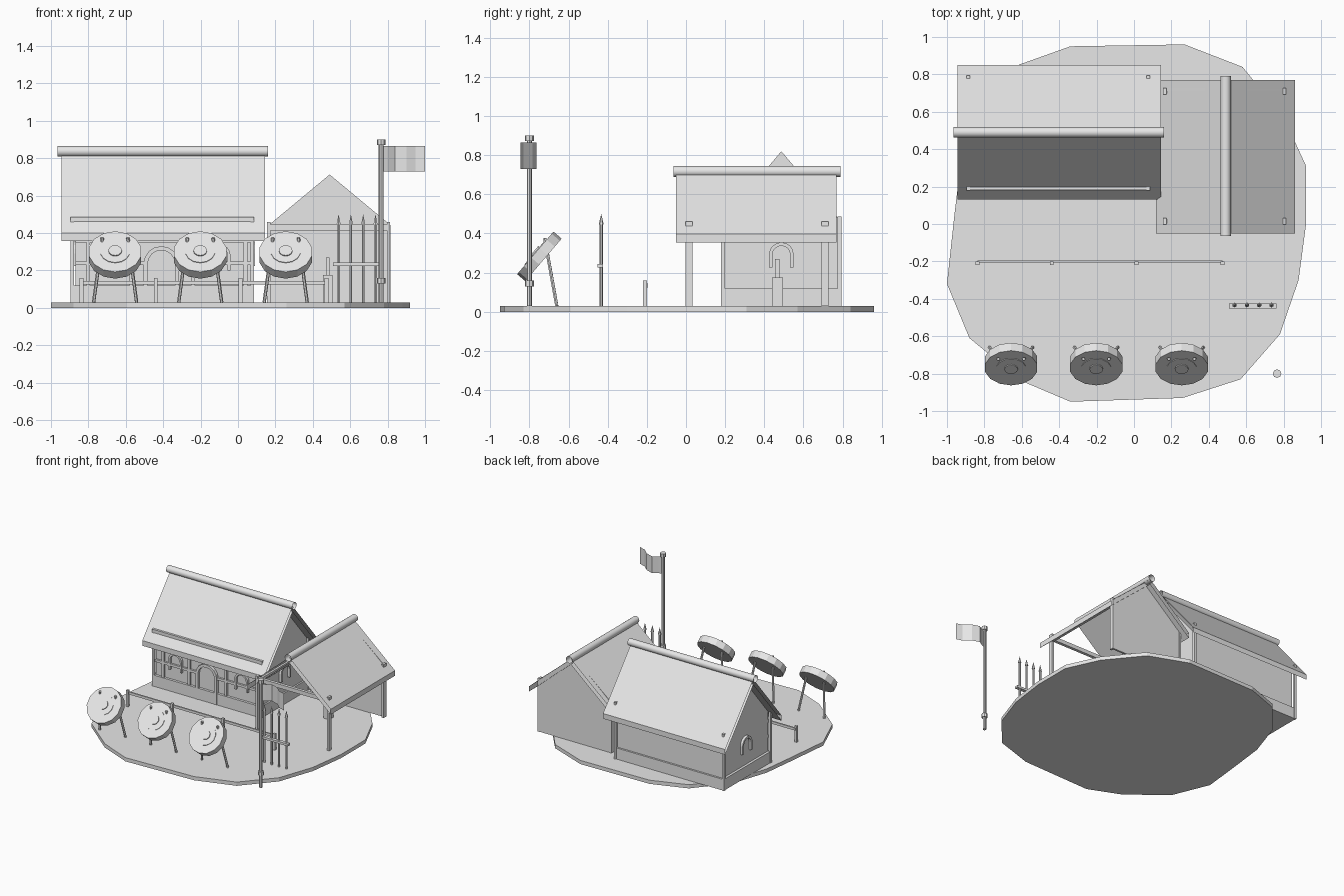
import bpy, bmesh, math
from mathutils import Vector, Matrix

if "Cube" in bpy.data.objects:
    bpy.data.objects.remove(bpy.data.objects["Cube"])

grey = bpy.data.materials.new("plain_grey")
grey.diffuse_color = (0.8, 0.8, 0.8, 1)
grey.use_nodes = True
grey.node_tree.nodes["Principled BSDF"].inputs["Base Color"].default_value = grey.diffuse_color


def finish(name, bm, smooth=False):
    me = bpy.data.meshes.new(name)
    bmesh.ops.recalc_face_normals(bm, faces=bm.faces[:])
    for f in bm.faces:
        f.smooth = smooth
    bm.to_mesh(me)
    bm.free()
    me.materials.append(grey)
    ob = bpy.data.objects.new(name, me)
    bpy.context.scene.collection.objects.link(ob)
    return ob


def box(name, x0, x1, y0, y1, z0, z1):
    bm = bmesh.new()
    bmesh.ops.create_cube(bm, size=1)
    for v in bm.verts:
        v.co = ((x0 + x1) / 2 + v.co.x * (x1 - x0), (y0 + y1) / 2 + v.co.y * (y1 - y0),
                (z0 + z1) / 2 + v.co.z * (z1 - z0))
    return finish(name, bm)


def rod(name, a, b, r, r2=None, sides=8, caps=True, smooth=False):
    a, b = Vector(a), Vector(b)
    bm = bmesh.new()
    bmesh.ops.create_cone(bm, cap_ends=caps, segments=sides, radius1=r,
                          radius2=r if r2 is None else r2, depth=(b - a).length)
    rot = (b - a).to_track_quat('Z', 'Y').to_matrix().to_4x4()
    bm.transform(Matrix.Translation((a + b) / 2) @ rot)
    return finish(name, bm, smooth)


def extrude(name, pts, vec, ends=True, closed=True):
    """Sweep a profile along vec, with or without end faces."""
    bm = bmesh.new()
    a = [bm.verts.new(p) for p in pts]
    b = [bm.verts.new(Vector(p) + Vector(vec)) for p in pts]
    n = len(pts)
    for i in range(n if closed else n - 1):
        j = (i + 1) % n
        bm.faces.new((a[i], a[j], b[j], b[i]))
    if ends:
        bm.faces.new(a)
        bm.faces.new(b)
    return finish(name, bm)


def arch(name, origin, side, out, w, h, t):
    """Arched frame: outer half width w, height h, bar width t."""
    o, s, n = Vector(origin), Vector(side), Vector(out)

    def line(r):
        arc = [(r * math.cos(i * math.pi / 8), h - w + r * math.sin(i * math.pi / 8)) for i in range(9)]
        return [(r, 0)] + arc + [(-r, 0)]
    bm = bmesh.new()
    rings = []
    for r, d in ((w, 0), (w, 1), (w - t, 1), (w - t, 0)):
        rings.append([bm.verts.new(o + s * u + Vector((0, 0, z)) + n * d) for u, z in line(r)])
    for k in range(4):
        p, q = rings[k], rings[(k + 1) % 4]
        for i in range(len(p) - 1):
            bm.faces.new((p[i], p[i + 1], q[i + 1], q[i]))
    for i in (0, -1):
        bm.faces.new([r[i] for r in rings])
    return finish(name, bm)


# ground plate
plate = [(-.34, -.95), (.26, -.93), (.57, -.83), (.78, -.59), (.88, -.30), (.92, 0), (.92, .31),
         (.80, .57), (.58, .84), (.27, .96), (-.34, .95), (-.62, .85), (-.83, .60), (-.93, .30),
         (-.96, .05), (-1, -.32), (-.88, -.61), (-.60, -.84)]
extrude("ground_plate", [(x, y, 0) for x, y in plate], (0, 0, .03))

# main house: plinth, gabled walls, corner posts, wall beam
box("house_plinth", -.89, .083, .18, .79, .03, .12)
extrude("house_walls", [(-.87, .2, .1), (-.87, .775, .1), (-.87, .775, .48), (-.87, .487, .82),
                        (-.87, .2, .48)], (.94, 0, 0))
for i, x in enumerate((-.895, .068)):
    for j, y in enumerate((.18, .775)):
        box(f"house_corner_post_{i}{j}", x, x + .018, y, y + .02, .03, .487)
box("house_wall_beam", -.89, .083, .181, .199, .45, .487)

# timber framing and openings on the front wall
box("timber_rail_left", -.87, -.50, .185, .2, .228, .248)
box("timber_rail_right", -.32, .07, .185, .2, .228, .248)
box("timber_head_rail", -.87, .07, .185, .2, .35, .37)
for i, x in enumerate((-.80, -.57, -.24, .04)):
    box(f"timber_stud_{i}", x - .01, x + .01, .185, .2, .12, .37)
arch("house_door_frame", (-.41, .2, .03), (1, 0, 0), (0, -.022, 0), .095, .30, .022)
for i, x in enumerate((-.69, -.10)):
    arch(f"front_window_frame_{i}", (x, .2, .2), (1, 0, 0), (0, -.02, 0), .06, .14, .015)
for i, (x, d) in enumerate(((-.87, -.02), (.07, .02))):
    arch(f"gable_window_frame_{i}", (x, .487, .225), (0, 1, 0), (d, 0, 0), .063, .13, .018)


# roofs: open-ended slabs with a vertical eave band, and a tube on the ridge
def roof_profile(half, eave, apex, band):
    return [(-half, eave - band), (-half, eave), (0, apex), (half, eave), (half, eave - band),
            (0, apex - band)]


extrude("house_roof", [(-.945, .49 + u, z) for u, z in roof_profile(.36, .40, .83, .042)],
        (1.09, 0, 0), ends=False)
rod("house_ridge_tube", (-.965, .49, .837), (.16, .49, .837), .028, sides=16, caps=False, smooth=True)
extrude("shed_roof", [(.49 + u, -.05, z) for u, z in roof_profile(.372, .397, .716, .042)],
        (0, .82, 0), ends=False)
rod("shed_ridge_tube", (.49, -.065, .717), (.49, .79, .717), .028, sides=16, caps=False, smooth=True)

# open shed: posts, beams, back wall with gable
for i, x in enumerate((.165, .805)):
    for j, y in enumerate((.015, .71)):
        box(f"shed_post_{i}{j}", x - .009, x + .009, y - .017, y + .017, .03, .46)
    box(f"shed_side_beam_{i}", x - .009, x + .009, .015, .71, .395, .425)
for j, y in enumerate((.015, .71)):
    box(f"shed_tie_beam_{j}", .165, .805, y - .012, y + .012, .415, .447)
extrude("shed_back_wall", [(.165, .71, .03), (.815, .71, .03), (.815, .71, .443), (.49, .71, .713),
                           (.165, .71, .443)], (0, .015, 0))
box("work_block", .455, .505, .44, .495, .03, .175)
box("work_block_tool", .47, .49, .455, .477, .175, .27)

# low fence in the yard
for i, x in enumerate((-.837, -.44, .013, .473)):
    box(f"fence_post_{i}", x - .01, x + .01, -.22, -.20, .03, .16)
box("fence_rail", -.837, .473, -.207, -.195, .125, .145)

# practice targets, tilted back on two legs
axis = Vector((0, -.76, .65)).normalized()
for i, x in enumerate((-.657, -.202, .255)):
    c = Vector((x, -.749, .283))
    f = c + axis * .0275
    rod(f"target_disc_{i}", c - axis * .0275, f, .143, sides=14)
    rod(f"target_ring_{i}", f, f + axis * .004, .08, sides=14)
    rod(f"target_bullseye_{i}", f, f + axis * .011, .036, sides=12)
    for s in (-1, 1):
        rod(f"target_leg_{i}_{'left' if s < 0 else 'right'}", (x + s * .115, -.66, .03),
            (x + s * .068, -.722, .375), .009, sides=6)

# spear rack
box("spear_rack_rail", .507, .762, -.452, -.425, .225, .243)
for i in range(4):
    x = .538 + i * .0657
    rod(f"spear_shaft_{i}", (x, -.433, .03), (x, -.433, .45), .008, sides=6)
    rod(f"spear_tip_{i}", (x, -.433, .445), (x, -.433, .5), .013, 0, sides=6)

# flag pole and waving flag
rod("flag_pole", (.765, -.80, .03), (.765, -.80, .88), .013)
rod("flag_pole_cap", (.765, -.80, .872), (.765, -.80, .90), .023)
rod("flag_pole_collar", (.765, -.80, .13), (.765, -.80, .16), .023)
wave = [(.775, -.80), (.80, -.79), (.84, -.765), (.90, -.785), (.95, -.83), (1.0, -.845)]
extrude("flag", [(x, y, .73) for x, y in wave], (0, 0, .135), ends=False, closed=False)
